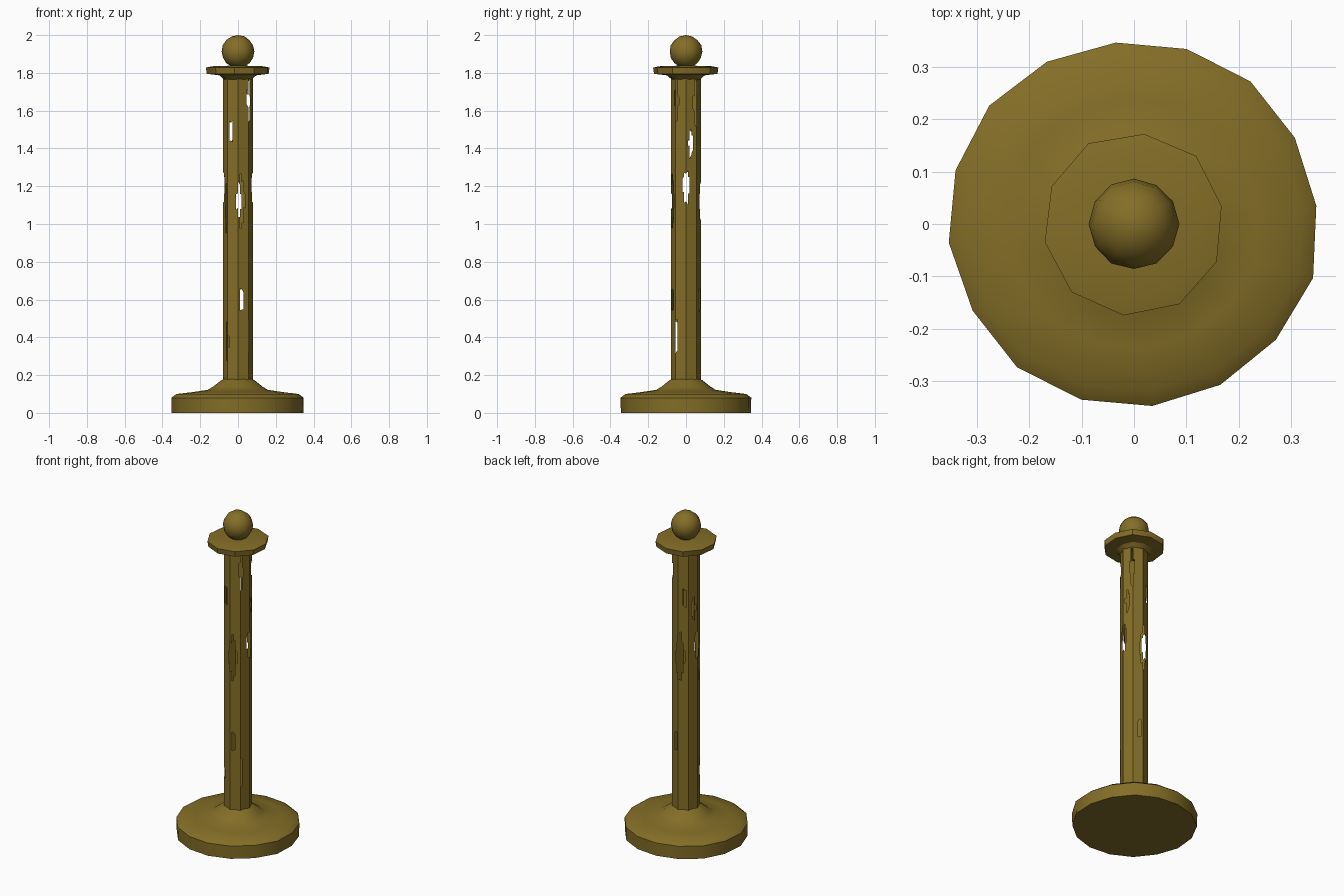
import bpy, bmesh, math, random
from mathutils import Vector

random.seed(4)
cube = bpy.data.objects.get("Cube")
if cube:
    bpy.data.objects.remove(cube, do_unlink=True)

brass = bpy.data.materials.new("aged brass")
brass.use_nodes = True
colour = (0.23, 0.155, 0.02, 1)
brass.diffuse_color = colour
brass.node_tree.nodes["Principled BSDF"].inputs["Base Color"].default_value = colour


def finish(name, bm, angle=35):
    bmesh.ops.recalc_face_normals(bm, faces=bm.faces)
    mesh = bpy.data.meshes.new(name)
    bm.to_mesh(mesh)
    bm.free()
    mesh.materials.append(brass)
    ob = bpy.data.objects.new(name, mesh)
    bpy.context.collection.objects.link(ob)
    bpy.ops.object.select_all(action='DESELECT')
    ob.select_set(True)
    bpy.context.view_layer.objects.active = ob
    bpy.ops.object.shade_smooth_by_angle(angle=math.radians(angle))
    return ob


def lathe(name, profile, sides, wobble=0.0, turn=0.0):
    """Capped solid of revolution with slightly battered corners."""
    bm = bmesh.new()
    bumps = [1 + random.uniform(-wobble, wobble) for _ in range(sides)]
    rings = []
    for r, z in profile:
        ring = []
        for i in range(sides):
            a = math.tau * i / sides + turn
            ring.append(bm.verts.new((r * bumps[i] * math.cos(a), r * bumps[i] * math.sin(a), z)))
        rings.append(ring)
    for low, high in zip(rings, rings[1:]):
        for i in range(sides):
            j = (i + 1) % sides
            bm.faces.new((low[i], low[j], high[j], high[i]))
    bm.faces.new(rings[0][::-1])
    bm.faces.new(rings[-1])
    return finish(name, bm)


# Heavy round foot with a low dome and a flared collar
lathe("base", [(0.35, 0.0), (0.352, 0.08), (0.325, 0.1), (0.24, 0.11), (0.16, 0.122),
               (0.13, 0.14), (0.09, 0.172), (0.06, 0.185)], 16, 0.015, 0.1)

# Worn octagonal post: a thin shell with ragged slits of (direction, height, half width, half height)
slits = [(-78, 1.12, 20, 0.16), (98, 1.12, 24, 0.18), (0, 1.2, 18, 0.1), (180, 1.2, 18, 0.1),
         (-42, 1.66, 11, 0.12), (42, 1.64, 11, 0.12), (-75, 0.6, 10, 0.1), (75, 0.6, 10, 0.1),
         (222, 0.38, 9, 0.12), (-42, 0.4, 7, 0.1), (20, 1.42, 12, 0.08), (160, 1.42, 12, 0.08),
         (215, 1.08, 12, 0.15), (120, 1.5, 10, 0.08), (-120, 1.5, 10, 0.08)]
COLS, ROWS, BOTTOM, TOP = 48, 60, 0.16, 1.79


def post_point(a, z):
    side = math.tau / 8
    r = 0.079 * math.cos(side / 2) / math.cos((a % side) - side / 2)
    return Vector((r * math.cos(a), r * math.sin(a), z))


bm = bmesh.new()
step = (TOP - BOTTOM) / ROWS
grid = []
for k in range(ROWS + 1):
    ragged = step * 0.4 if 0 < k < ROWS else 0
    grid.append([bm.verts.new(post_point(math.tau * i / COLS,
                 BOTTOM + k * step + random.uniform(-ragged, ragged))) for i in range(COLS)])
for k in range(ROWS):
    z = BOTTOM + (k + 0.5) * step
    for i in range(COLS):
        angle = (i + 0.5) * 360 / COLS
        open_here = any(abs((angle - d + 180) % 360 - 180) / w + abs(z - h) / t < 1
                        for d, h, w, t in slits)
        if not open_here:
            j = (i + 1) % COLS
            bm.faces.new((grid[k][i], grid[k][j], grid[k + 1][j], grid[k + 1][i]))
bmesh.ops.delete(bm, geom=[v for v in bm.verts if not v.link_faces], context='VERTS')
finish("post", bm, 25)

# Wide flange under the finial
lathe("flange", [(0.075, 1.765), (0.1, 1.787), (0.168, 1.795), (0.173, 1.828), (0.14, 1.835),
                 (0.05, 1.838)], 10, 0.025, 0.2)

# Faceted ball finial
bm = bmesh.new()
bmesh.ops.create_uvsphere(bm, u_segments=12, v_segments=8, radius=0.087)
for v in bm.verts:
    v.co = v.co * random.uniform(0.98, 1.01) + Vector((0, 0, 1.913))
finish("ball_finial", bm)
